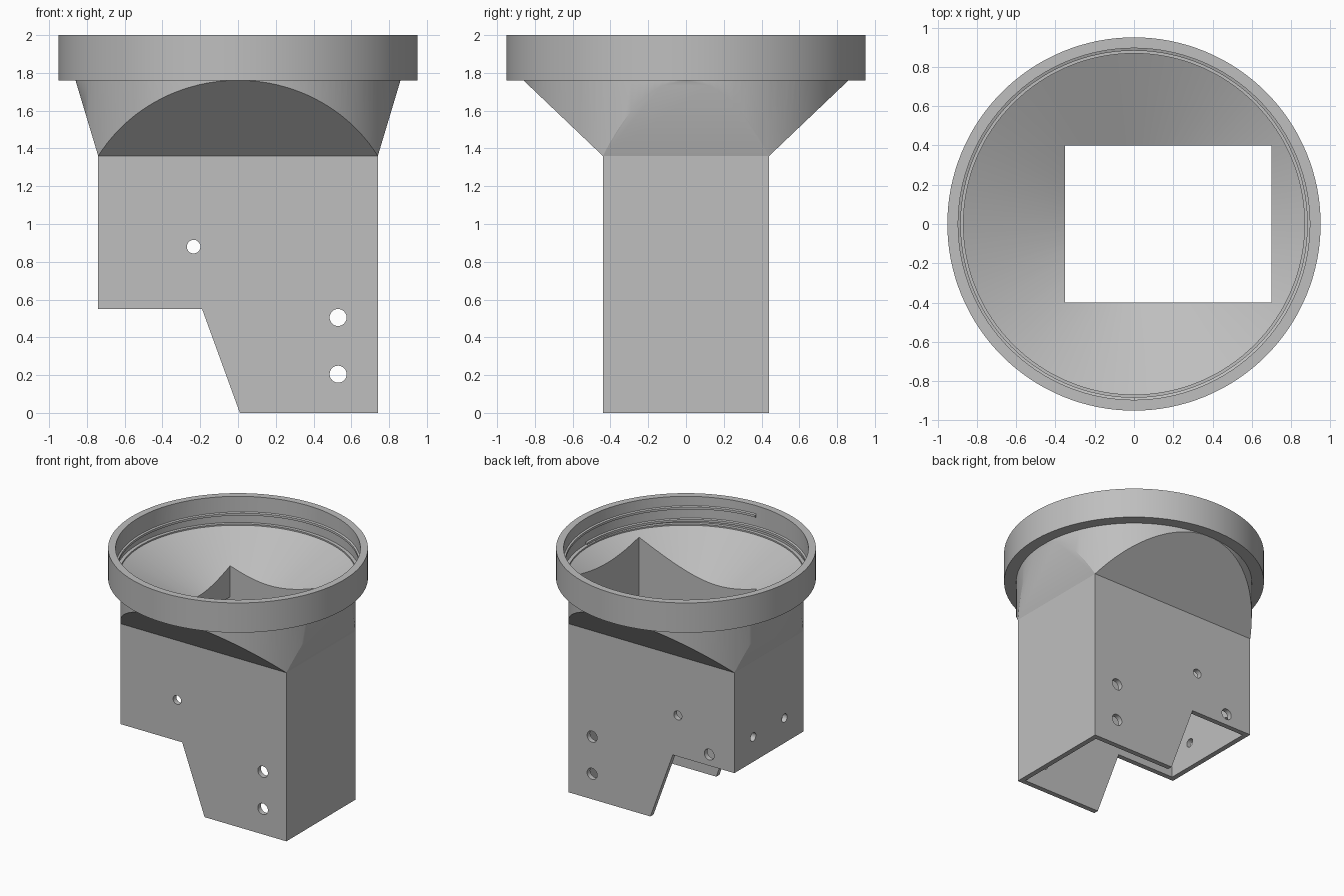
import bpy, bmesh, math
from mathutils import Matrix, Vector

if "Cube" in bpy.data.objects:
    bpy.data.objects.remove(bpy.data.objects["Cube"], do_unlink=True)

grey = bpy.data.materials.new("plain grey")
grey.use_nodes = True
colour = (0.52, 0.52, 0.52, 1)
grey.diffuse_color = colour
grey.node_tree.nodes["Principled BSDF"].inputs["Base Color"].default_value = colour

SEG = 128
NECK, LEDGE, TOP = 1.36, 1.76, 2.0     # heights of the tube top, collar underside and rim
HX, HY, WALL = 0.74, 0.44, 0.04        # tube half sizes and wall thickness


def to_object(name, bm):
    bmesh.ops.recalc_face_normals(bm, faces=bm.faces)
    mesh = bpy.data.meshes.new(name)
    bm.to_mesh(mesh)
    bm.free()
    obj = bpy.data.objects.new(name, mesh)
    bpy.context.collection.objects.link(obj)
    mesh.materials.append(grey)
    return obj


def box(name, lo, hi):
    bm = bmesh.new()
    bmesh.ops.create_cube(bm, size=1)
    for v in bm.verts:
        v.co = [lo[i] if v.co[i] < 0 else hi[i] for i in range(3)]
    return to_object(name, bm)


def lathe(name, profile):
    bm = bmesh.new()
    verts = [bm.verts.new((r, 0, z)) for r, z in profile]
    edges = [bm.edges.new(pair) for pair in zip(verts, verts[1:])]
    bmesh.ops.spin(bm, geom=verts + edges, axis=(0, 0, 1), cent=(0, 0, 0),
                   angle=math.tau, steps=SEG)
    bmesh.ops.remove_doubles(bm, verts=bm.verts, dist=1e-5)
    return to_object(name, bm)


def extrude_y(name, outline, depth):
    bm = bmesh.new()
    face = bm.faces.new([bm.verts.new((x, -depth, z)) for x, z in outline])
    out = bmesh.ops.extrude_face_region(bm, geom=[face])["geom"]
    moved = [g for g in out if isinstance(g, bmesh.types.BMVert)]
    bmesh.ops.translate(bm, verts=moved, vec=(0, 2 * depth, 0))
    return to_object(name, bm)


def combine(obj, tool, operation="DIFFERENCE"):
    mod = obj.modifiers.new("combine", "BOOLEAN")
    mod.operation, mod.solver, mod.object = operation, "EXACT", tool
    bpy.context.view_layer.objects.active = obj
    bpy.ops.object.modifier_apply(modifier=mod.name)
    bpy.data.objects.remove(tool, do_unlink=True)


def drill(obj, centre, axis, radius):
    bm = bmesh.new()
    turn = Vector((0, 0, 1)).rotation_difference(Vector(axis)).to_matrix().to_4x4()
    bmesh.ops.create_cone(bm, cap_ends=True, segments=32, radius1=radius, radius2=radius,
                          depth=0.2, matrix=Matrix.Translation(centre) @ turn)
    combine(obj, to_object("drill", bm))


def smooth(obj):
    bpy.ops.object.select_all(action="DESELECT")
    obj.select_set(True)
    bpy.context.view_layer.objects.active = obj
    bpy.ops.object.shade_smooth_by_angle(angle=math.radians(25))


# Stepped rectangular tube, open below and above
tube = extrude_y("tube", [(HX, 0), (HX, NECK), (-HX, NECK), (-HX, 0.55), (-0.19, 0.55), (0.01, 0)], HY)
inner_x, inner_y = HX - WALL, HY - WALL
combine(tube, box("hollow", (-inner_x, -inner_y, -1), (inner_x, inner_y, 1.5)))

# Screw holes through the front, back and side walls
for side in (-HY, HY):
    for x, z, r in ((-0.235, 0.88, 0.036), (0.53, 0.505, 0.045), (0.53, 0.205, 0.045)):
        drill(tube, (x, side, z), (0, 1, 0), r)
drill(tube, (-0.515, HY, 0.64), (0, 1, 0), 0.044)
for y in (-0.2, 0.2):
    drill(tube, (-HX, y, 0.75), (1, 0, 0), 0.034)

# Funnel: a round drum trimmed by four planes that lean out from the tube
funnel = lathe("funnel_and_collar", [(0, NECK), (0.861, NECK), (0.861, 1.85), (0, 1.85)])
bm = bmesh.new()
bmesh.ops.create_cube(bm, size=2)
reach = 0.6
for v in bm.verts:
    high = v.co.z > 0
    grow = reach if high else 0
    v.co = (v.co.x * (HX + 0.3 * grow), v.co.y * (HY + 1.05 * grow), NECK + grow)
combine(funnel, to_object("trim", bm), "INTERSECT")

# Collar around the top, bored out with a ledge and a shallow cone
combine(funnel, lathe("collar", [(0, LEDGE), (0.95, LEDGE), (0.95, TOP), (0, TOP)]), "UNION")
combine(funnel, lathe("bore", [(0, 1.345), (0.868, 1.779), (0.868, 1.79), (0.895, 1.79),
                               (0.895, 2.1), (0, 2.1)]))
combine(funnel, box("opening", (-0.35, -inner_y, 1), (inner_x, inner_y, 2.1)))

# Helical thread ridge inside the collar
bm = bmesh.new()
steps, rings = 150, []
for i in range(steps + 1):
    t = i / steps
    angle = math.radians(-90 + 450 * t)
    z = 1.92 - 0.125 * t
    section = ((0.9, -0.016), (0.882, -0.009), (0.882, 0.009), (0.9, 0.016))
    rings.append([bm.verts.new((r * math.cos(angle), r * math.sin(angle), z + dz)) for r, dz in section])
for a, b in zip(rings, rings[1:]):
    for k in range(4):
        n = (k + 1) % 4
        bm.faces.new((a[k], a[n], b[n], b[k]))
bm.faces.new(rings[0])
bm.faces.new(rings[-1])
thread = to_object("thread_ridge", bm)

for part in (tube, funnel, thread):
    smooth(part)
